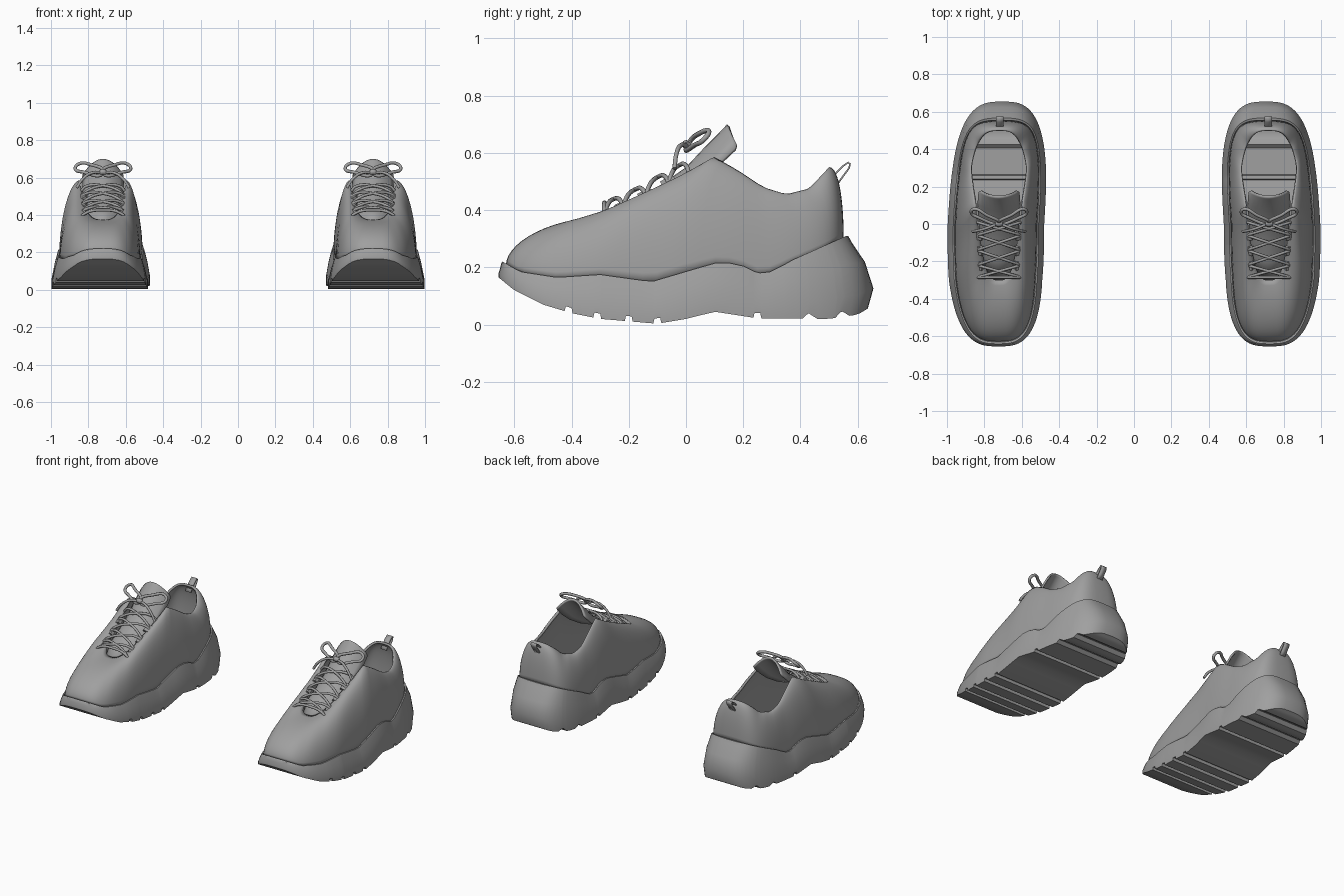
import bpy, bmesh
from math import cos, sin, pi, atan
from mathutils import Matrix, Vector

old = bpy.data.objects.get("Cube")
if old:
    bpy.data.objects.remove(old, do_unlink=True)

grey = bpy.data.materials.new("shoe grey")
grey.use_nodes = True
COLOR = (0.35, 0.35, 0.35, 1)
grey.diffuse_color = COLOR
grey.node_tree.nodes["Principled BSDF"].inputs["Base Color"].default_value = COLOR


def interp(table, y):
    """Piecewise linear lookup in a short profile."""
    if y <= table[0][0]:
        return table[0][1]
    for (a, p), (b, q) in zip(table, table[1:]):
        if y <= b:
            return p + (q - p) * (y - a) / (b - a)
    return table[-1][1]


# Profiles along the length of the shoe
CENTER = [(-.65, .725), (-.3, .74), (0, .738), (.3, .72), (.65, .705)]
BOTTOM = [(-.655, .165), (-.6, .12), (-.5, .07), (-.4, .04), (-.3, .02), (-.1, .003),
          (0, .02), (.1, .045), (.25, .022), (.5, .02), (.6, .035), (.65, .065)]
RIM = [(-.64, .22), (-.58, .185), (-.45, .165), (-.3, .175), (-.12, .15), (.1, .215),
       (.18, .215), (.25, .18), (.3, .185), (.37, .225), (.56, .31)]
TOPLINE = [(-.3, .375), (-.2, .415), (-.1, .47), (0, .525), (.1, .585), (.18, .54),
           (.27, .48), (.35, .455), (.43, .475), (.5, .55)]
OPENING = [(-.3, .09), (-.1, .1), (.1, .125), (.3, .155), (.5, .15)]
GROOVES = [-.41, -.31, -.2, -.1, .25, .42, .54]
HALF = .655


def taper(t):
    return max(0, 1 - abs(t) ** 3) ** (1 / 3)


def finish(obj, thickness=0, angle=40):
    """Colour, thicken, mirror to the other shoe and shade."""
    bpy.ops.object.select_all(action="DESELECT")
    obj.select_set(True)
    bpy.context.view_layer.objects.active = obj
    if obj.type == "CURVE":
        bpy.ops.object.convert(target="MESH")
        obj = bpy.context.object
    obj.data.materials.clear()
    obj.data.materials.append(grey)
    bpy.ops.object.shade_smooth_by_angle(angle=angle * pi / 180)
    if thickness:
        mod = obj.modifiers.new("thickness", "SOLIDIFY")
        mod.thickness, mod.offset = thickness, -1
    obj.modifiers.new("pair", "MIRROR").use_mirror_merge = False


def from_bmesh(name, bm, **kw):
    bmesh.ops.remove_doubles(bm, verts=bm.verts, dist=.0003)
    bmesh.ops.recalc_face_normals(bm, faces=bm.faces)
    mesh = bpy.data.meshes.new(name)
    bm.to_mesh(mesh)
    bm.free()
    obj = bpy.data.objects.new(name, mesh)
    bpy.context.collection.objects.link(obj)
    finish(obj, **kw)


def grid(bm, rows, closed=False):
    """Bridge rows of points with quads."""
    vs = [[bm.verts.new(p) for p in row] for row in rows]
    n = len(vs[0])
    for a, b in zip(vs, vs[1:]):
        for i in range(n if closed else n - 1):
            j = (i + 1) % n
            bm.faces.new((a[i], a[j], b[j], b[i]))
    return vs


def around(stations, point):
    """Closed ring: outer side toe to heel, inner side heel to toe."""
    return [point(t, 1) for t in stations] + [point(t, -1) for t in reversed(stations)]


def outline(t, side, scale, toe, heel, zfun):
    y = t * HALF + (toe if t < 0 else -heel) * t ** 4
    x = interp(CENTER, y) + side * .258 * scale * taper(t)
    return Vector((x, y, zfun(y)))


# Sole: hollow shell with grooved tread
smooth_t = [-cos(pi * k / 40) for k in range(41)]
tread_t = [t for t in smooth_t if all(abs(t * HALF - g) > .018 for g in GROOVES)]
tread_t += [(g + d) / HALF for g in GROOVES for d in (-.014, -.01, .01, .014)]
tread_t.sort()


def tread_z(y):
    cut = any(abs(y - g) < .012 for g in GROOVES)
    return interp(BOTTOM, y) + (.018 if cut else 0)


def wall_z(f):
    return lambda y: interp(BOTTOM, y) * (1 - f) + interp(RIM, y) * f


bm = bmesh.new()
layers = [(1, 0, .02, tread_z), (1, 0, 0, wall_z(.25)), (.95, .006, .03, wall_z(.65)),
          (.9, .01, .078, wall_z(.93)), (.885, .014, .088, wall_z(1)),
          (.855, .024, .1, wall_z(1)), (.845, .026, .104, wall_z(.9))]
vs = grid(bm, [around(tread_t, lambda t, s: outline(t, s, *lay)) for lay in layers], True)
low, n = vs[0], len(tread_t)
for i in range(n - 1):
    bm.faces.new((low[i], low[i + 1], low[2 * n - 2 - i], low[2 * n - 1 - i]))
from_bmesh("sole", bm, angle=35)


# Upper: shell curving from the sole rim to the opening
def upper_point(t, side, v):
    base = outline(t, side, .845, .026, .104, wall_z(.95))
    y = .1 + .4 * t
    top = Vector((.722 + side * interp(OPENING, y) * taper(t), y, interp(TOPLINE, y)))
    e = 1.1 - .2 * max(0, t) ** 3
    h, up = 1 - max(0, cos(v * pi / 2)) ** e, sin(v * pi / 2) ** e
    return Vector((base.x + (top.x - base.x) * h, base.y + (top.y - base.y) * h,
                   base.z + (top.z - base.z) * up))


bm = bmesh.new()
grid(bm, [around(smooth_t, lambda t, s: upper_point(t, s, k / 14)) for k in range(15)], True)
from_bmesh("upper", bm, thickness=.014, angle=60)

# Tongue: arched plate rising out of the throat
PATH = [(-.31, .355, .06, .01), (-.2, .425, .1, .03), (-.1, .48, .105, .04),
        (0, .55, .11, .05), (.07, .625, .115, .07), (.135, .69, .11, .075),
        (.142, .7, .1, .07)]
bm = bmesh.new()
grid(bm, [[(.722 + w * s / 5, y + .035 * (s / 5) ** 2, z - drop * (s / 5) ** 2)
           for s in range(-5, 6)] for y, z, w, drop in PATH])
from_bmesh("tongue", bm, thickness=.012, angle=50)


# Laces
def cord(name, points, closed=False, radius=.008):
    data = bpy.data.curves.new(name, "CURVE")
    data.dimensions = "3D"
    data.bevel_depth, data.bevel_resolution, data.resolution_u = radius, 2, 6
    data.use_fill_caps = True
    sp = data.splines.new("BEZIER")
    sp.bezier_points.add(len(points) - 1)
    for bp, (x, y, z) in zip(sp.bezier_points, points):
        bp.co = (.722 + x, y, z)
        bp.handle_left_type = bp.handle_right_type = "AUTO"
    sp.use_cyclic_u = closed
    obj = bpy.data.objects.new(name, data)
    bpy.context.collection.objects.link(obj)
    finish(obj, angle=60)


def span(y0, y1, side, w=.118):
    """Lace path arching over the tongue from one edge to the other."""
    pts = []
    for k in (-1, -.8, 0, .8, 1):
        y = y0 + (y1 - y0) * (k + 1) / 2
        lift = .045 - .05 * abs(k) ** 4
        pts.append((side * k * w, y, interp(TOPLINE, y) + lift))
    return pts


ROWS = [-.285, -.22, -.14, -.06, .01]
cord("lace_bar", span(ROWS[0], ROWS[0], 1, .125))
for i, (a, b) in enumerate(zip(ROWS, ROWS[1:])):
    for side, word in ((1, "left"), (-1, "right")):
        cord(f"lace_{word}_{i + 1}", span(a, b, side))

# Bow: loops, tails and knot
for s, word in ((1, "left"), (-1, "right")):
    cord(f"bow_loop_{word}", [(0, .005, .625), (s * .07, .05, .67), (s * .13, .08, .672),
                              (s * .148, .06, .645), (s * .11, .035, .63)], True, .009)
    cord(f"bow_tail_{word}", [(0, .005, .625), (s * .06, -.02, .625), (s * .11, -.035, .59),
                              (s * .14, -.04, .545)])
cord("bow_knot", [(-.014, .005, .625), (0, 0, .63), (.014, .005, .625)], radius=.015)

# Eyelet tabs along the throat
bm = bmesh.new()
for y in ROWS[1:4]:
    slope = atan((interp(TOPLINE, y + .03) - interp(TOPLINE, y - .03)) / .06)
    for s in (-1, 1):
        place = (Matrix.Translation((.722 + s * .105, y, interp(TOPLINE, y) + .004))
                 @ Matrix.Rotation(slope, 4, "X") @ Matrix.Rotation(s * .5, 4, "Y")
                 @ Matrix.Diagonal((.04, .05, .02, 1)))
        bmesh.ops.create_cube(bm, size=1, matrix=place)
from_bmesh("eyelet_tabs", bm, angle=30)

# Heel pull loop
LOOP = [(.5, .5), (.515, .525), (.545, .555), (.567, .57), (.576, .562), (.572, .545),
        (.55, .515), (.532, .49)]
bm = bmesh.new()
grid(bm, [[(.697, y, z), (.737, y, z)] for y, z in LOOP])
from_bmesh("heel_loop", bm, thickness=.006, angle=50)
